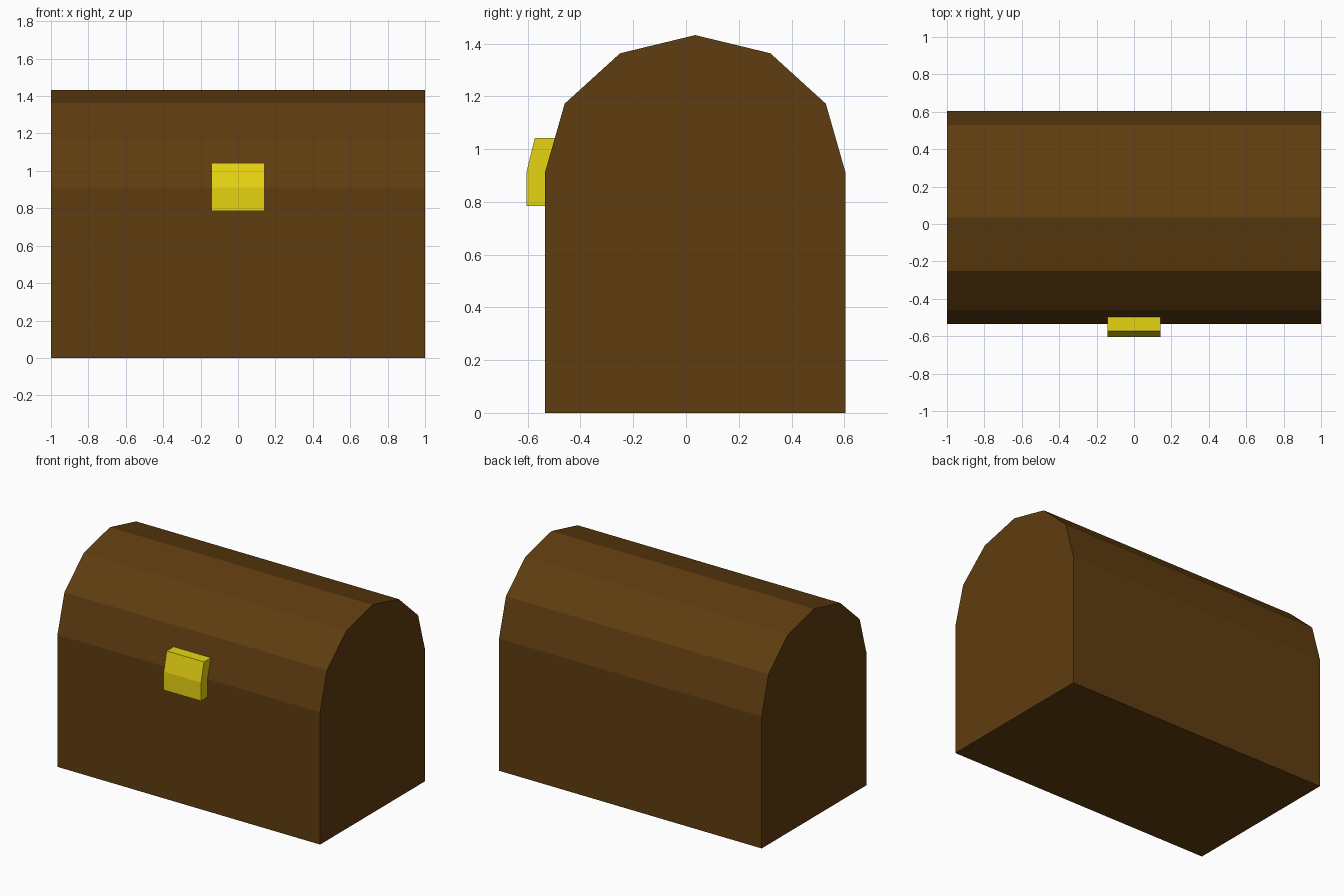
import bpy
import bmesh

cube = bpy.data.objects.get("Cube")
if cube:
    bpy.data.objects.remove(cube, do_unlink=True)


def make_material(name, rgb):
    mat = bpy.data.materials.new(name)
    mat.use_nodes = True
    colour = (*rgb, 1.0)
    mat.diffuse_color = colour
    bsdf = mat.node_tree.nodes["Principled BSDF"]
    bsdf.inputs["Base Color"].default_value = colour
    bsdf.inputs["Roughness"].default_value = 0.8
    return mat


def make_prism(name, profile, x0, x1, mat):
    """Extrude a closed (y, z) profile along x with flat faces."""
    bm = bmesh.new()
    face = bm.faces.new([bm.verts.new((x0, y, z)) for y, z in profile])
    ext = bmesh.ops.extrude_face_region(bm, geom=[face], use_keep_orig=True)
    moved = [g for g in ext["geom"] if isinstance(g, bmesh.types.BMVert)]
    bmesh.ops.translate(bm, verts=moved, vec=(x1 - x0, 0, 0))
    bmesh.ops.recalc_face_normals(bm, faces=bm.faces)
    mesh = bpy.data.meshes.new(name)
    bm.to_mesh(mesh)
    bm.free()
    mesh.materials.append(mat)
    obj = bpy.data.objects.new(name, mesh)
    bpy.context.collection.objects.link(obj)
    return obj


wood = make_material("dark_brown_wood", (0.115, 0.046, 0.005))
brass = make_material("yellow_brass", (0.80, 0.66, 0.006))

# Chest: straight walls with a faceted barrel lid, symmetric about its centre
centre_y = 0.035
half = [(0.57, 0.0), (0.57, 0.91), (0.495, 1.172), (0.285, 1.363)]
profile = [(centre_y - w, z) for w, z in half]
profile.append((centre_y, 1.432))
profile += [(centre_y + w, z) for w, z in reversed(half)]
make_prism("chest", profile, -1.0, 1.0, wood)

# Latch: bent plate following the front wall and the first lid facet
latch = [(-0.605, 0.785), (-0.605, 0.912), (-0.573, 1.042),
         (-0.488, 1.042), (-0.525, 0.912), (-0.525, 0.785)]
make_prism("latch", latch, -0.142, 0.142, brass)
